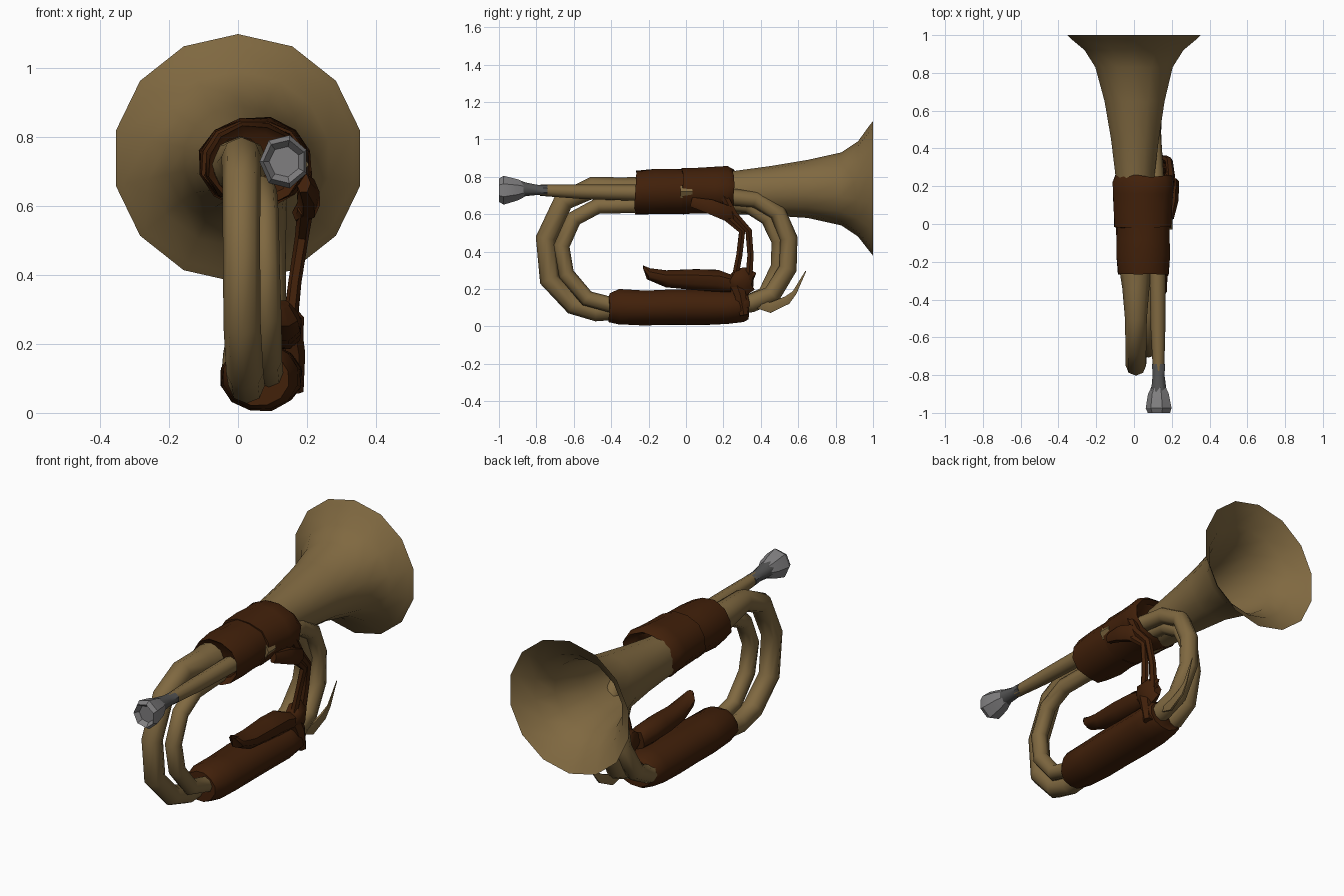
import bpy, bmesh, math, random
from mathutils import Vector

random.seed(4)


def material(name, rgb):
    m = bpy.data.materials.new(name)
    m.diffuse_color = (*rgb, 1)
    return m


BRASS = material("aged_brass", (0.215, 0.14, 0.052))
LEATHER = material("brown_leather", (0.053, 0.0145, 0.003))
SILVER = material("silver", (0.215, 0.21, 0.215))
STEEL = material("dark_steel", (0.085, 0.085, 0.085))


def skin(name, rings, mat, caps=True, angle=50):
    """Join rings of points into one surface."""
    bm = bmesh.new()
    vs = [[bm.verts.new(p) for p in r] for r in rings]
    n = len(vs[0])
    for a, b in zip(vs, vs[1:]):
        for i in range(n):
            j = (i + 1) % n
            bm.faces.new((a[i], a[j], b[j], b[i]))
    if caps:
        bm.faces.new(vs[0])
        bm.faces.new(vs[-1])
    bmesh.ops.recalc_face_normals(bm, faces=bm.faces)
    me = bpy.data.meshes.new(name)
    bm.to_mesh(me)
    bm.free()
    me.materials.append(mat)
    ob = bpy.data.objects.new(name, me)
    bpy.context.collection.objects.link(ob)
    bpy.ops.object.select_all(action='DESELECT')
    ob.select_set(True)
    bpy.context.view_layer.objects.active = ob
    bpy.ops.object.shade_smooth_by_angle(angle=math.radians(angle))
    return ob


def loft(name, sections, n, mat, caps=True, jitter=0.0, angle=50):
    """Sections along y: (y, centre x, centre z, radius x, radius z)."""
    rings = []
    for y, cx, cz, rx, rz in sections:
        ring = []
        for i in range(n):
            t = 2 * math.pi * (i + 0.5) / n
            k = 1 + random.uniform(-jitter, jitter)
            ring.append((cx + rx * k * math.cos(t),
                         y + random.uniform(-jitter, jitter) * 0.25,
                         cz + rz * k * math.sin(t)))
        rings.append(ring)
    return skin(name, rings, mat, caps, angle)


def tube(name, path, mat, n=8, flat=1.0):
    """Path points: (x, y, z, radius); flat squashes the width in x."""
    pts = [Vector(p[:3]) for p in path]
    rings = []
    for k, p in enumerate(pts):
        d = (pts[min(k + 1, len(pts) - 1)] - pts[max(k - 1, 0)]).normalized()
        side = Vector((1, 0, 0))
        side = (side - d * side.dot(d)).normalized()
        up = d.cross(side)
        r = path[k][3]
        rings.append([p + side * (r * flat * math.cos(2 * math.pi * i / n))
                      + up * (r * math.sin(2 * math.pi * i / n)) for i in range(n)])
    return skin(name, rings, mat)


# Flared bell, open at the rim
loft("bell", [(-0.27, 0.005, 0.715, 0.075, 0.085), (0.0, 0.005, 0.715, 0.09, 0.10),
              (0.25, 0.005, 0.715, 0.105, 0.115), (0.45, 0.005, 0.725, 0.13, 0.132),
              (0.65, 0.003, 0.735, 0.163, 0.155), (0.83, 0.0, 0.735, 0.21, 0.195),
              (0.92, 0.0, 0.735, 0.268, 0.255), (0.98, 0.0, 0.738, 0.342, 0.335),
              (1.0, 0.0, 0.738, 0.363, 0.36)], 14, BRASS, caps=False)

# Coiled tubing: outer front bend, two rear bends, inner front bend, lead pipe
tube("outer_front_bend", [(0.005, -0.2, 0.715, 0.088), (0.01, -0.34, 0.725, 0.072),
                          (0.01, -0.5, 0.742, 0.058), (0.01, -0.655, 0.67, 0.055),
                          (0.01, -0.75, 0.47, 0.054), (0.012, -0.73, 0.25, 0.054),
                          (0.02, -0.6, 0.115, 0.054), (0.025, -0.48, 0.08, 0.053),
                          (0.03, -0.3, 0.09, 0.05)], BRASS)
tube("inner_rear_bend", [(0.025, 0.2, 0.11, 0.05), (0.0, 0.33, 0.12, 0.048),
                         (0.005, 0.43, 0.17, 0.048), (0.03, 0.50, 0.32, 0.046),
                         (0.05, 0.50, 0.46, 0.045), (0.055, 0.44, 0.58, 0.044),
                         (0.06, 0.33, 0.65, 0.044), (0.06, 0.15, 0.67, 0.044)], BRASS)
tube("inner_front_bend", [(0.06, -0.2, 0.65, 0.042), (0.07, -0.47, 0.645, 0.043),
                          (0.075, -0.6, 0.575, 0.043), (0.078, -0.665, 0.43, 0.043),
                          (0.083, -0.64, 0.28, 0.043), (0.085, -0.53, 0.15, 0.043),
                          (0.09, -0.38, 0.11, 0.042), (0.1, -0.25, 0.11, 0.042)], BRASS)
tube("outer_rear_bend", [(0.1, 0.2, 0.12, 0.05), (0.1, 0.35, 0.125, 0.05),
                         (0.095, 0.46, 0.17, 0.05), (0.092, 0.545, 0.31, 0.048),
                         (0.092, 0.55, 0.47, 0.047), (0.095, 0.49, 0.61, 0.046),
                         (0.105, 0.37, 0.68, 0.045), (0.12, 0.15, 0.70, 0.045)], BRASS)
tube("lead_pipe", [(0.12, 0.2, 0.71, 0.045), (0.125, -0.27, 0.715, 0.043),
                   (0.127, -0.55, 0.72, 0.039), (0.13, -0.78, 0.728, 0.03)], BRASS)

# Mouthpiece: dark shank and silver cup with a hollow
loft("mouthpiece_shank", [(-0.74, 0.13, 0.727, 0.038, 0.03), (-0.80, 0.13, 0.73, 0.034, 0.03),
                          (-0.89, 0.132, 0.735, 0.045, 0.045)], 8, STEEL)
loft("mouthpiece_cup", [(-0.85, 0.132, 0.733, 0.034, 0.034), (-0.90, 0.132, 0.73, 0.058, 0.058),
                        (-0.975, 0.134, 0.728, 0.072, 0.079), (-1.0, 0.135, 0.728, 0.062, 0.064),
                        (-0.975, 0.135, 0.728, 0.045, 0.045)], 7, SILVER, angle=30)

# Leather bands around the upper tubing
loft("upper_wrap_front", [(-0.24, 0.05, 0.715, 0.115, 0.095), (-0.27, 0.05, 0.715, 0.137, 0.118),
                          (-0.17, 0.048, 0.72, 0.145, 0.124), (-0.08, 0.048, 0.72, 0.143, 0.122),
                          (-0.015, 0.047, 0.72, 0.145, 0.124), (-0.02, 0.047, 0.72, 0.11, 0.1)],
     12, LEATHER, jitter=0.03)
loft("upper_wrap_rear", [(-0.02, 0.045, 0.725, 0.12, 0.1), (-0.02, 0.045, 0.725, 0.153, 0.128),
                         (0.08, 0.045, 0.727, 0.158, 0.128), (0.16, 0.048, 0.725, 0.163, 0.13),
                         (0.225, 0.05, 0.725, 0.166, 0.134), (0.255, 0.05, 0.725, 0.15, 0.115),
                         (0.22, 0.05, 0.725, 0.11, 0.1)], 12, LEATHER, jitter=0.03)

# Small brass patch showing through the gap in the bands
tube("exposed_pipe_patch", [(0.165, -0.03, 0.72, 0.04), (0.165, 0.035, 0.72, 0.04)], BRASS, 6)

# Leather wrap around the lower tubing, snug at the front end
loft("lower_wrap", [(-0.41, 0.06, 0.1, 0.09, 0.08), (-0.36, 0.065, 0.105, 0.112, 0.096),
                    (-0.22, 0.066, 0.1, 0.118, 0.097), (-0.07, 0.066, 0.103, 0.119, 0.099),
                    (0.08, 0.067, 0.103, 0.119, 0.099), (0.22, 0.068, 0.105, 0.122, 0.096),
                    (0.31, 0.07, 0.11, 0.118, 0.088), (0.335, 0.07, 0.11, 0.1, 0.075)],
     12, LEATHER, jitter=0.025)

# Rolled leather pad tied above the lower wrap
loft("rolled_pad", [(-0.22, 0.13, 0.315, 0.02, 0.012), (-0.20, 0.13, 0.28, 0.045, 0.032),
                    (-0.10, 0.125, 0.255, 0.058, 0.048), (0.05, 0.122, 0.25, 0.065, 0.06),
                    (0.17, 0.122, 0.245, 0.063, 0.062), (0.24, 0.13, 0.23, 0.052, 0.05)],
     8, LEATHER, jitter=0.05)
loft("pad_knot", [(0.22, 0.145, 0.235, 0.03, 0.035), (0.27, 0.145, 0.245, 0.048, 0.07),
                  (0.33, 0.145, 0.24, 0.042, 0.075), (0.365, 0.14, 0.24, 0.02, 0.045)],
     7, LEATHER, jitter=0.08)
tube("pad_tie", [(0.145, 0.26, 0.25, 0.04), (0.16, 0.29, 0.17, 0.035),
                 (0.165, 0.31, 0.06, 0.025)], LEATHER, 6)

# Leather lace hanging from the upper wrap
tube("lace_flap", [(0.19, 0.03, 0.665, 0.03), (0.205, 0.13, 0.64, 0.045),
                   (0.205, 0.22, 0.605, 0.048), (0.175, 0.26, 0.575, 0.03)], LEATHER, 6, 0.7)
tube("front_lace", [(0.195, 0.21, 0.59, 0.024), (0.185, 0.30, 0.51, 0.02),
                    (0.165, 0.285, 0.38, 0.019), (0.15, 0.26, 0.25, 0.02)], LEATHER, 6)
tube("rear_lace", [(0.19, 0.20, 0.70, 0.024), (0.195, 0.255, 0.60, 0.022),
                   (0.185, 0.335, 0.51, 0.02), (0.165, 0.345, 0.38, 0.019),
                   (0.15, 0.335, 0.25, 0.022)], LEATHER, 6)

# Bent sliver of brass behind the lower wrap
tube("brass_sliver", [(0.12, 0.36, 0.13, 0.03), (0.13, 0.45, 0.1, 0.032),
                      (0.135, 0.54, 0.14, 0.026), (0.14, 0.58, 0.18, 0.014),
                      (0.145, 0.64, 0.295, 0.003)], BRASS, 6, 0.4)
